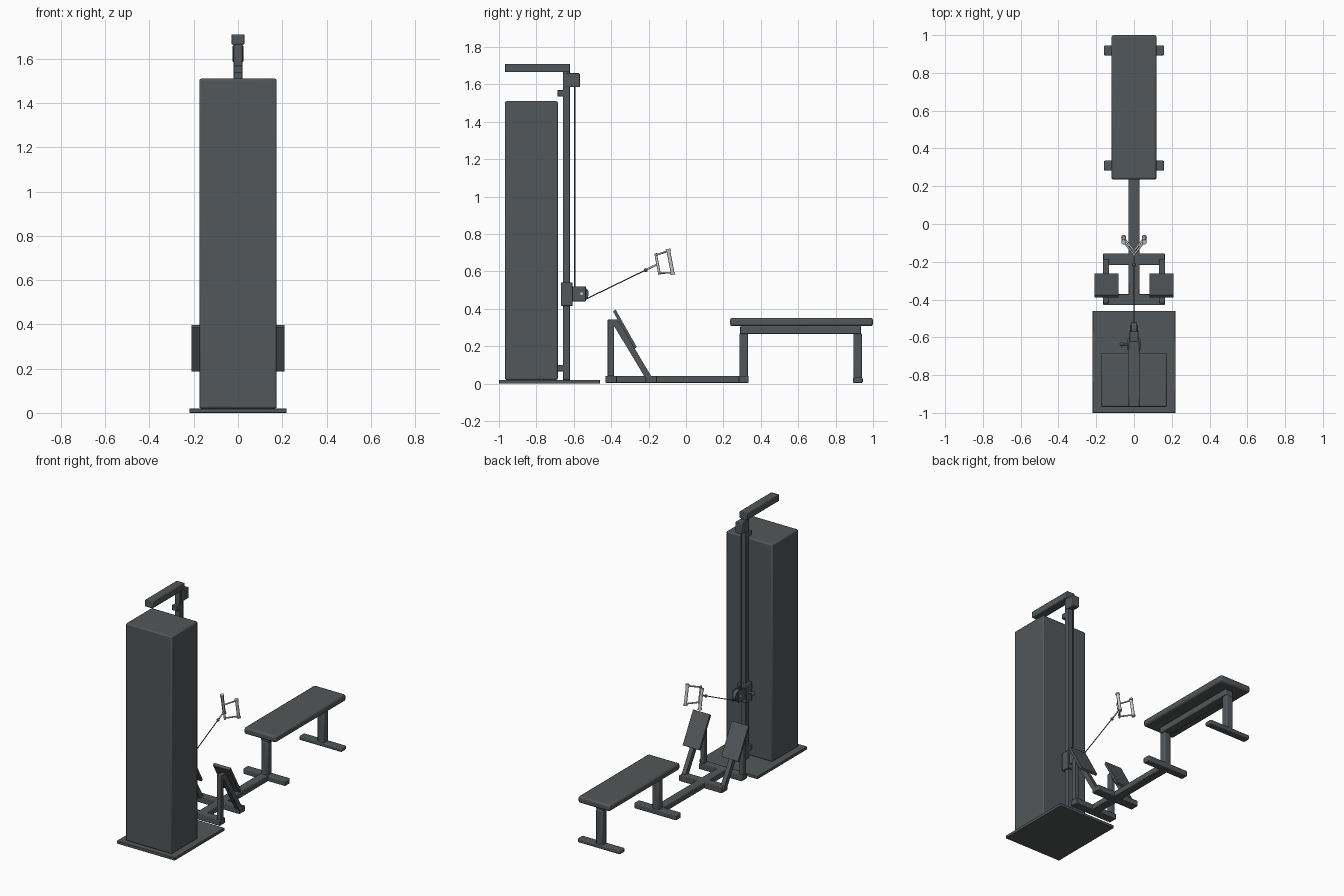
import bpy, bmesh, math
from mathutils import Vector

if "Cube" in bpy.data.objects:
    bpy.data.objects.remove(bpy.data.objects["Cube"])


def material(name, rgb):
    m = bpy.data.materials.new(name)
    m.diffuse_color = (*rgb, 1)
    m.use_nodes = True
    m.node_tree.nodes["Principled BSDF"].inputs["Base Color"].default_value = m.diffuse_color
    return m


DARK = material("charcoal", (0.085, 0.095, 0.10))
STEEL = material("light_steel", (0.55, 0.55, 0.55))


def finish(name, bm, mat):
    mesh = bpy.data.meshes.new(name)
    bm.to_mesh(mesh)
    bm.free()
    mesh.materials.append(mat)
    ob = bpy.data.objects.new(name, mesh)
    bpy.context.collection.objects.link(ob)
    return ob


def smooth(ob):
    bpy.ops.object.select_all(action='DESELECT')
    bpy.context.view_layer.objects.active = ob
    ob.select_set(True)
    bpy.ops.object.shade_smooth_by_angle(angle=math.radians(35))


def box(name, x, y, z, bevel=0.004, mat=DARK):
    """Box from (min, max) ranges with softened edges."""
    bm = bmesh.new()
    bmesh.ops.create_cube(bm, size=1)
    for v in bm.verts:
        v.co = [r[0] if c < 0 else r[1] for c, r in zip(v.co, (x, y, z))]
    ob = finish(name, bm, mat)
    if bevel:
        mod = ob.modifiers.new("bevel", 'BEVEL')
        mod.width, mod.segments = bevel, 2
    smooth(ob)
    return ob


def rod(name, a, b, r, mat=STEEL, sides=16):
    """Cylinder between two points."""
    a, b = Vector(a), Vector(b)
    bm = bmesh.new()
    bmesh.ops.create_cone(bm, cap_ends=True, segments=sides, radius1=r, radius2=r, depth=(b - a).length)
    ob = finish(name, bm, mat)
    ob.rotation_mode = 'QUATERNION'
    ob.rotation_quaternion = (b - a).to_track_quat('Z', 'Y')
    ob.location = (a + b) / 2
    smooth(ob)
    return ob


def ball(name, p, r, mat=DARK):
    bm = bmesh.new()
    bmesh.ops.create_uvsphere(bm, u_segments=16, v_segments=10, radius=r)
    ob = finish(name, bm, mat)
    ob.location = p
    smooth(ob)


def slab(name, x, profile):
    """Side profile of (y, z) points extruded across an x range."""
    bm = bmesh.new()
    f = bm.faces.new([bm.verts.new((x[0], y, z)) for y, z in profile])
    ext = bmesh.ops.extrude_face_region(bm, geom=[f])['geom']
    for v in ext:
        if isinstance(v, bmesh.types.BMVert):
            v.co.x = x[1]
    bmesh.ops.recalc_face_normals(bm, faces=bm.faces)
    return finish(name, bm, DARK)


# Weight tower
box("base_plate", (-.22, .22), (-1, -.46), (0, .02), .003)
box("weight_housing", (-.175, .175), (-.968, -.685), (.02, 1.51), .008)
box("mast", (-.02, .02), (-.658, -.62), (.02, 1.67), .003)
box("top_arm", (-.03, .03), (-.968, -.62), (1.665, 1.71))
box("top_pulley_box", (-.024, .024), (-.64, -.568), (1.585, 1.66))
box("upper_bracket", (-.02, .02), (-.687, -.655), (1.535, 1.57), .003)
box("lower_bracket", (-.02, .02), (-.687, -.655), (.065, .10), .003)

# Sliding carriage with pulley
box("carriage", (-.034, .034), (-.668, -.606), (.415, .542))
for s in (-1, 1):
    box("pulley_cheek", tuple(sorted((s * .014, s * .022))), (-.608, -.535), (.44, .52), .003)
rod("pulley_wheel", (-.012, 0, 0), (.012, 0, 0), .038, DARK, 24).location = (0, -.558, .481)
rod("pulley_axle", (-.026, -.558, .481), (.026, -.558, .481), .008)
rod("locking_pin", (-.06, -.636, .48), (-.03, -.636, .48), .007, DARK)
ball("pin_knob", (-.064, -.636, .48), .012)

# Cables
rod("vertical_cable", (0, -.596, .50), (0, -.596, 1.59), .004, DARK, 8)
rod("pull_cable", (0, -.535, .452), (0, -.155, .637), .003, DARK, 8)
ball("cable_stop", (0, -.215, .607), .010)
rod("cable_link", (0, -.205, .613), (0, -.155, .637), .005)

# Close grip row handle
rod("handle_spine", (0, -.163, .697), (0, -.141, .583), .007)
for s in (-1, 1):
    top, low = Vector((s * .055, -.096, .72)), Vector((s * .055, -.070, .582))
    rod("grip", top, low, .010)
    for end, t in (("upper", .08), ("lower", .92)):
        p = top.lerp(low, t)
        q = Vector((0, -.163, .697)).lerp(Vector((0, -.141, .583)), t)
        rod(end + "_handle_arm", q, p, .005)
    for p, q in ((top, top.lerp(low, .08)), (low, low.lerp(top, .08))):
        rod("grip_collar", p, q, .013)

# Floor frame
box("floor_beam", (-.03, .03), (-.43, .33), (.004, .042))
box("front_crossbar", (-.163, .163), (-.43, -.37), (.004, .042))
box("rear_crossbar", (-.163, .163), (-.217, -.155), (.004, .042))

# Foot supports
for s in (-1, 1):
    xs = tuple(sorted((s * .133, s * .163)))
    box("foot_post", xs, (-.42, -.385), (.04, .342))
    slab("foot_strut", xs, [(-.405, .342), (-.366, .342), (-.180, .03), (-.217, .03)])
    slab("foot_plate", tuple(sorted((s * .083, s * .21))),
         [(-.390, .385), (-.377, .397), (-.263, .195), (-.276, .187)])

# Bench
box("bench_pad", (-.12, .12), (.235, 1), (.307, .352), .012)
box("bench_rail", (-.03, .03), (.29, .935), (.265, .308))
for y0, y1, h in ((.285, .332, .042), (.895, .942, .032)):
    box("bench_leg", (-.026, .026), (y0, y1), (h - .01, .268), .008)
    box("bench_foot", (-.16, .16), (y0 - .003, y1 + .003), (.004, h), .006)
